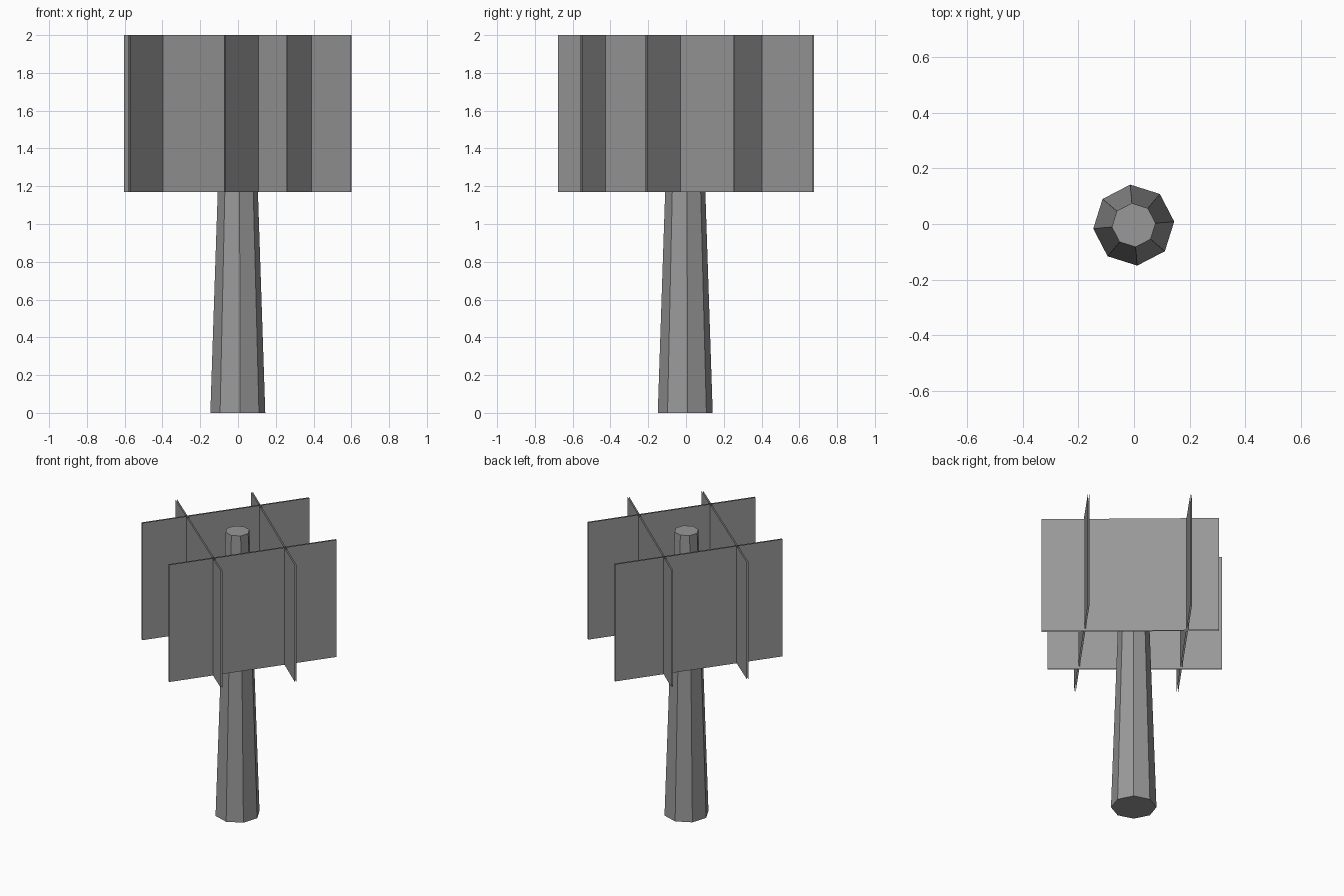
import bpy, math
from mathutils import Vector

if "Cube" in bpy.data.objects:
    bpy.data.objects.remove(bpy.data.objects["Cube"])

# Dark grey shared by every part
grey = bpy.data.materials.new("dark_grey")
grey.diffuse_color = (0.316, 0.316, 0.316, 1)
grey.use_nodes = True
grey.node_tree.nodes["Principled BSDF"].inputs["Base Color"].default_value = grey.diffuse_color

# Tapered eight-sided trunk
bpy.ops.mesh.primitive_cone_add(vertices=8, radius1=0.146, radius2=0.079, depth=2.0,
                                location=(-0.001, -0.004, 1.0), rotation=(0, 0, math.radians(5)))
trunk = bpy.context.object
trunk.name = "trunk"
trunk.data.materials.append(grey)

Z0, Z1, GAP = 1.17, 2.0, 0.01


def foliage_card(name, start, end):
    """Upright pair of back-to-back, paper-thin sheets running from start to end."""
    a, b = Vector(start), Vector(end)
    d = (b - a).normalized()
    n = Vector((d.y, -d.x)) * GAP / 2
    verts, faces = [], []
    for side in (1, -1):
        i = len(verts)
        p, q = a + n * side, b + n * side
        verts += [(p.x, p.y, Z0), (q.x, q.y, Z0), (q.x, q.y, Z1), (p.x, p.y, Z1)]
        face = (i, i + 1, i + 2, i + 3)
        faces.append(face if side > 0 else face[::-1])
    mesh = bpy.data.meshes.new(name)
    mesh.from_pydata(verts, [], faces)
    mesh.materials.append(grey)
    bpy.context.collection.objects.link(bpy.data.objects.new(name, mesh))


# Four foliage cards crossing around the trunk
foliage_card("foliage_card_front", (-0.07, -0.675), (0.592, 0.255))
foliage_card("foliage_card_back", (-0.575, -0.253), (0.085, 0.674))
foliage_card("foliage_card_left", (-0.60, 0.165), (0.26, -0.555))
foliage_card("foliage_card_right", (-0.265, 0.535), (0.598, -0.21))
